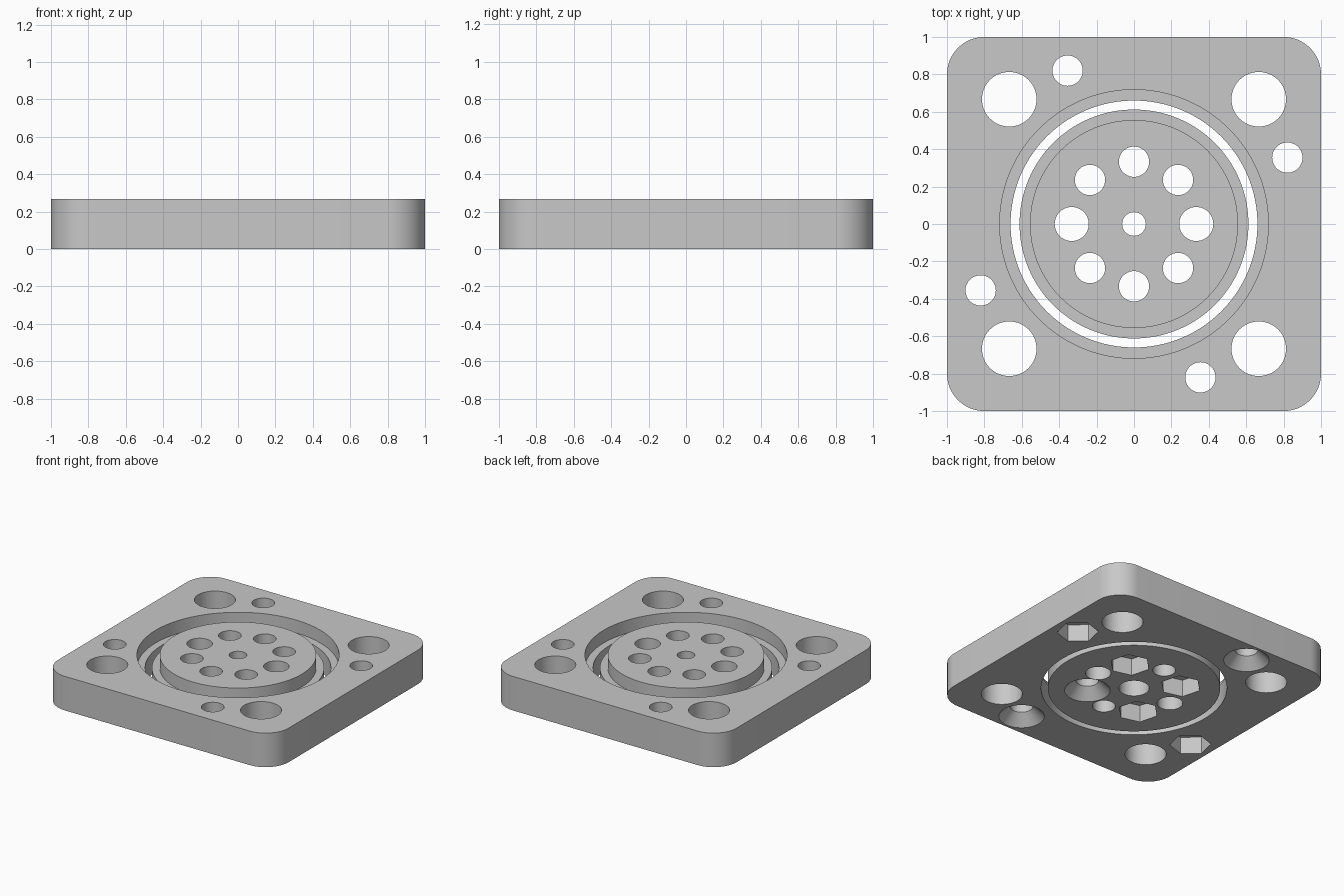
import bpy, bmesh, math

cube = bpy.data.objects.get("Cube")
if cube:
    bpy.data.objects.remove(cube, do_unlink=True)

HEIGHT = 0.267
STEP_Z = 0.167       # level of the ledge in the ring groove
BOLT_R = 0.081

grey = bpy.data.materials.new("light grey")
grey.use_nodes = True
grey.diffuse_color = (0.58, 0.58, 0.58, 1)
grey.node_tree.nodes["Principled BSDF"].inputs["Base Color"].default_value = (0.58, 0.58, 0.58, 1)


def circle(radius, sides=64, turn=0.0):
    step = 2 * math.pi / sides
    return [(radius * math.cos(turn + i * step), radius * math.sin(turn + i * step))
            for i in range(sides)]


def rounded_square(half, radius, steps=16):
    points = []
    for k, (sx, sy) in enumerate([(1, 1), (-1, 1), (-1, -1), (1, -1)]):
        for i in range(steps + 1):
            a = math.pi / 2 * (k + i / steps)
            points.append((sx * (half - radius) + radius * math.cos(a),
                           sy * (half - radius) + radius * math.sin(a)))
    return points


def solid(name, sections, at=(0, 0)):
    """Closed solid lofted through (z, outline) sections from the bottom up."""
    bm = bmesh.new()
    rings = [[bm.verts.new((x + at[0], y + at[1], z)) for x, y in outline]
             for z, outline in sections]
    for low, high in zip(rings, rings[1:]):
        for i in range(len(low)):
            j = (i + 1) % len(low)
            bm.faces.new((low[i], low[j], high[j], high[i]))
    bm.faces.new(rings[0][::-1])
    bm.faces.new(rings[-1])
    mesh = bpy.data.meshes.new(name)
    bm.to_mesh(mesh)
    bm.free()
    mesh.materials.append(grey)
    obj = bpy.data.objects.new(name, mesh)
    bpy.context.collection.objects.link(obj)
    return obj


def select_only(obj):
    bpy.ops.object.select_all(action='DESELECT')
    obj.select_set(True)
    bpy.context.view_layer.objects.active = obj


def cut(target, sections, at=(0, 0)):
    cutter = solid("cutter", sections, at)
    cutter.hide_render = True
    mod = target.modifiers.new("cut", 'BOOLEAN')
    mod.operation = 'DIFFERENCE'
    mod.solver = 'EXACT'
    mod.object = cutter
    select_only(target)
    bpy.ops.object.modifier_apply(modifier=mod.name)
    bpy.data.objects.remove(cutter, do_unlink=True)


def through_hole(target, at, radius):
    cut(target, [(-0.1, circle(radius)), (HEIGHT + 0.1, circle(radius))], at)


def countersink(target, at):
    # 45 degree cone, widest at the underside
    cut(target, [(-0.02, circle(0.182)), (0.102, circle(0.06))], at)


def nut_pocket(target, at, turn):
    outline = circle(0.147, 6, math.radians(turn))
    cut(target, [(-0.1, outline), (0.133, outline)], at)


# Outer frame with stepped opening
frame = solid("outer_frame", [(0, rounded_square(1, 0.2)), (HEIGHT, rounded_square(1, 0.2))])
cut(frame, [(-0.1, circle(0.66, 128)), (HEIGHT + 0.1, circle(0.66, 128))])
cut(frame, [(STEP_Z, circle(0.718, 128)), (HEIGHT + 0.1, circle(0.718, 128))])

# Corner holes
for sx in (-1, 1):
    for sy in (-1, 1):
        through_hole(frame, (sx * 0.667, sy * 0.667), 0.146)

# Edge bolt holes: nut pockets on two sides, countersinks on the others
for s in (-1, 1):
    side, end = (s * 0.82, s * 0.355), (s * -0.355, s * 0.82)
    through_hole(frame, side, BOLT_R)
    nut_pocket(frame, side, 18)
    through_hole(frame, end, BOLT_R)
    countersink(frame, end)

# Centre disc with a matching ledge
disc = solid("centre_disc", [(0, circle(0.612, 128)), (STEP_Z, circle(0.612, 128)),
                             (STEP_Z, circle(0.556, 128)), (HEIGHT, circle(0.556, 128))])
through_hole(disc, (0, 0), 0.063)
cut(disc, [(-0.1, circle(0.108)), (0.133, circle(0.108))])

# Ring of eight holes around the centre
for k in range(8):
    a = k * math.pi / 4
    at = (0.333 * math.cos(a), 0.333 * math.sin(a))
    through_hole(disc, at, 0.091 if k % 4 == 0 else BOLT_R)
    if k in (1, 3, 5):
        nut_pocket(disc, at, 45)
    elif k == 7:
        countersink(disc, at)

for part in (frame, disc):
    select_only(part)
    bpy.ops.object.shade_smooth_by_angle(angle=math.radians(30))
